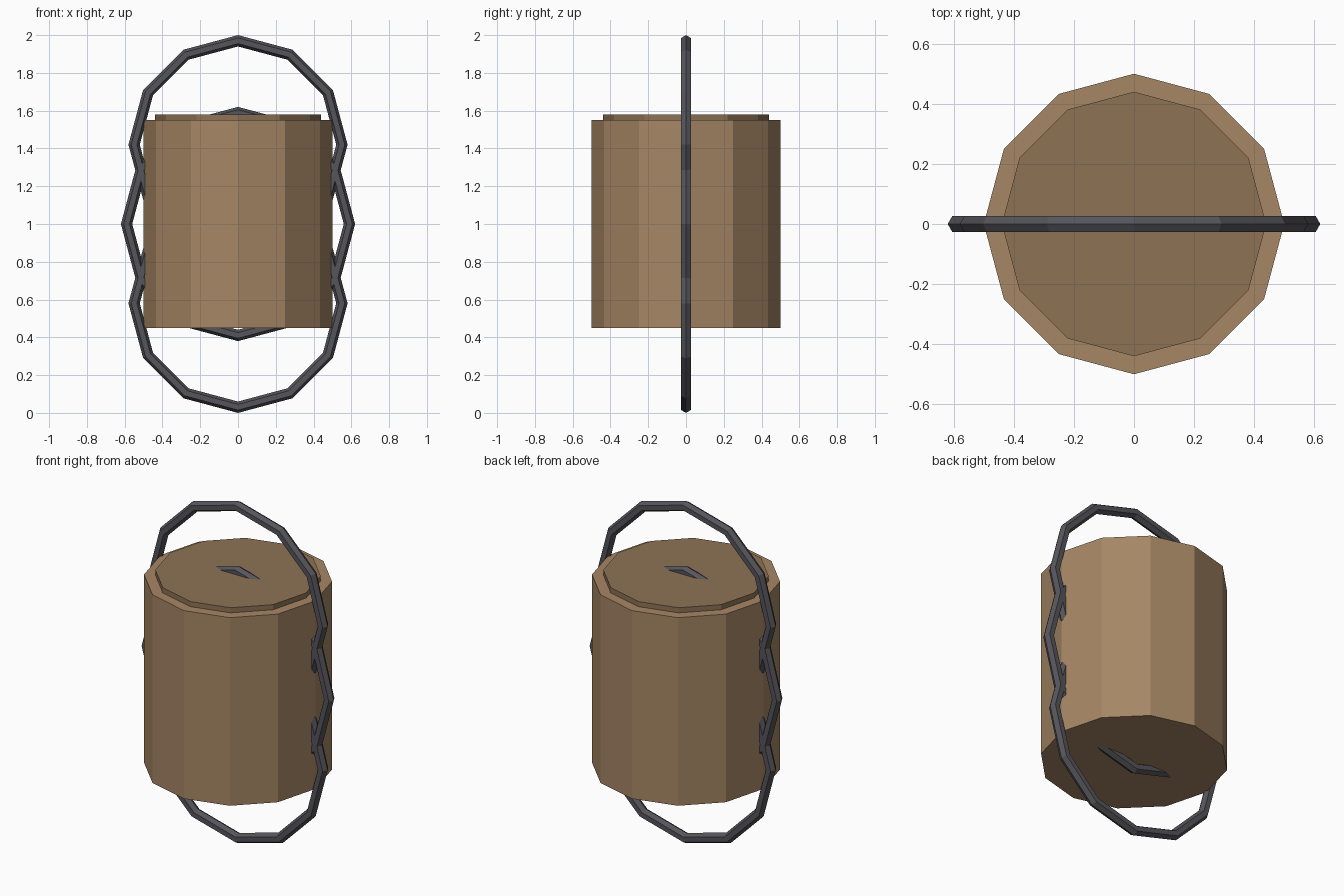
import bpy
from math import radians

if "Cube" in bpy.data.objects:
    bpy.data.objects.remove(bpy.data.objects["Cube"])


def material(name, r, g, b):
    m = bpy.data.materials.new(name)
    m.diffuse_color = (r, g, b, 1)
    m.use_nodes = True
    m.node_tree.nodes["Principled BSDF"].inputs["Base Color"].default_value = m.diffuse_color
    return m


wood = material("wood", 0.38, 0.24, 0.13)
lid_wood = material("lid_wood", 0.27, 0.17, 0.09)
iron = material("dark_iron", 0.09, 0.09, 0.105)


def finish(name, mat):
    ob = bpy.context.object
    ob.name = name
    ob.data.materials.append(mat)


def drum(name, radius, z0, z1, mat):
    bpy.ops.mesh.primitive_cylinder_add(vertices=12, radius=radius, depth=z1 - z0,
                                        location=(0, 0, (z0 + z1) / 2))
    finish(name, mat)


def hoop(name, radius, z):
    bpy.ops.mesh.primitive_torus_add(major_segments=12, minor_segments=6,
                                     major_radius=radius, minor_radius=0.03,
                                     location=(0, 0, z),
                                     rotation=(radians(90), 0, 0))
    finish(name, iron)


# Twelve-sided barrel and its inset lid
drum("barrel_body", 0.5, 0.45, 1.55, wood)
drum("barrel_lid", 0.44, 1.52, 1.58, lid_wood)

# Three upright hoops passing through the barrel
hoop("lower_hoop", 0.55, 0.58)
hoop("middle_hoop", 0.59, 1.0)
hoop("upper_hoop", 0.55, 1.42)
